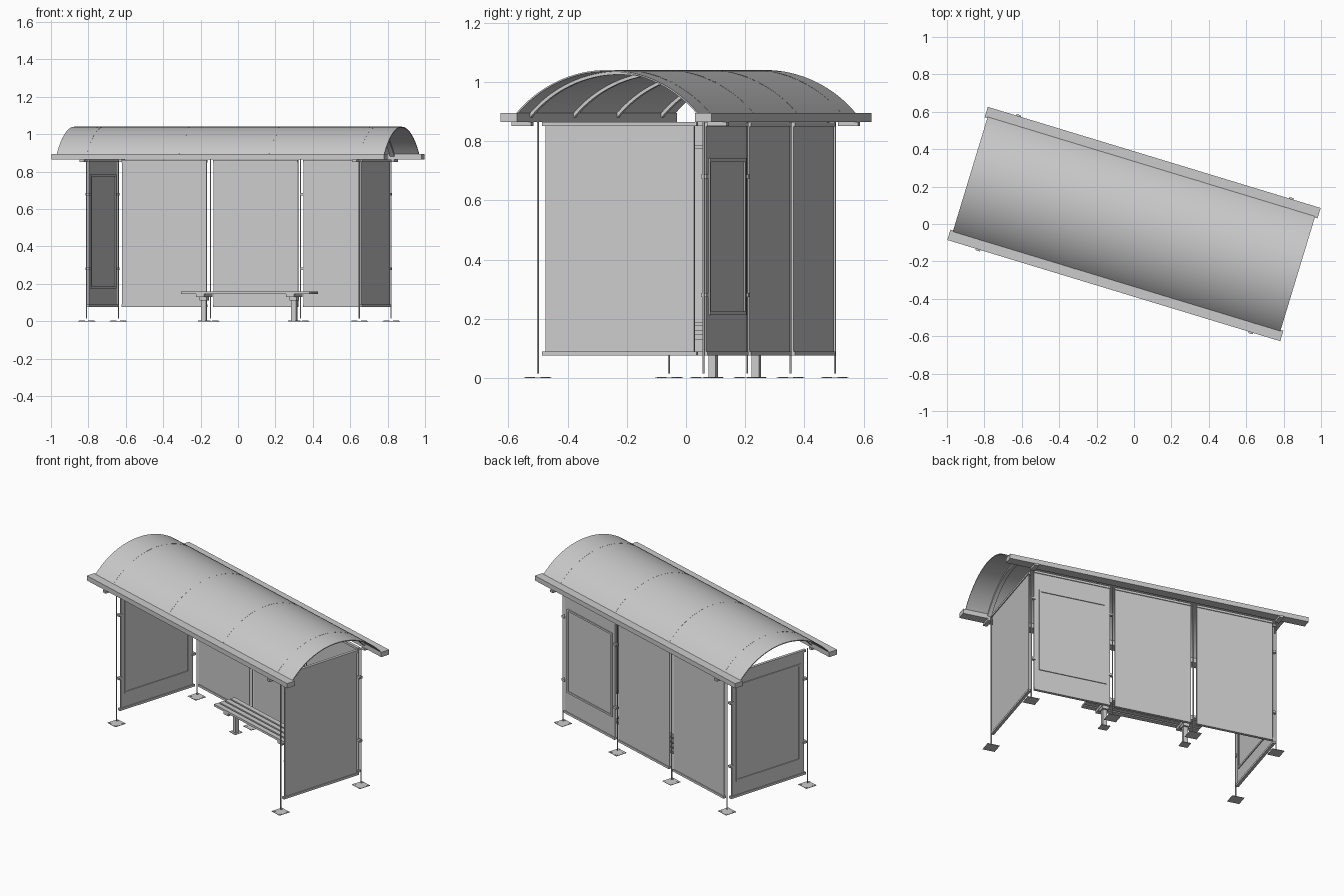
import bpy, bmesh, math
from mathutils import Matrix

if "Cube" in bpy.data.objects:
    bpy.data.objects.remove(bpy.data.objects["Cube"])

TURN = Matrix.Rotation(math.radians(-16.9), 4, 'Z')
GREY = (0.6, 0.6, 0.6, 1)
grey = bpy.data.materials.new("light grey metal")
grey.use_nodes = True
grey.diffuse_color = GREY
grey.node_tree.nodes["Principled BSDF"].inputs["Base Color"].default_value = GREY


def finish(name, bm):
    bmesh.ops.recalc_face_normals(bm, faces=bm.faces)
    mesh = bpy.data.meshes.new(name)
    bm.to_mesh(mesh)
    bm.free()
    mesh.materials.append(grey)
    ob = bpy.data.objects.new(name, mesh)
    bpy.context.collection.objects.link(ob)
    ob.matrix_world = TURN
    return ob


def add_box(bm, centre, size):
    m = Matrix.Translation(centre) @ Matrix.Diagonal((*size, 1))
    bmesh.ops.create_cube(bm, size=1, matrix=m)


def box(name, centre, size):
    bm = bmesh.new()
    add_box(bm, centre, size)
    return finish(name, bm)


def arch(name, u0, u1, radius, thick, steps=32):
    # curved sheet spanning the two gutters
    bm = bmesh.new()
    half = math.asin(0.325 / 0.427)
    loops = []
    for i in range(steps + 1):
        a = -half + 2 * half * i / steps
        s, c = math.sin(a), math.cos(a)
        loops.append([bm.verts.new((u, r * s, 0.613 + r * c))
                      for u, r in ((u0, radius), (u1, radius),
                                   (u1, radius - thick), (u0, radius - thick))])
    for a, b in zip(loops, loops[1:]):
        for k in range(4):
            j = (k + 1) % 4
            bm.faces.new((a[k], a[j], b[j], b[k]))
    bm.faces.new(loops[0])
    bm.faces.new(loops[-1])
    ob = finish(name, bm)
    bpy.context.view_layer.objects.active = ob
    ob.select_set(True)
    bpy.ops.object.shade_smooth_by_angle()
    ob.select_set(False)


def frame(name, centre, width, height, along_u):
    # thin rectangular border on a panel
    bm = bmesh.new()
    x, y, z = centre
    t, deep = 0.012, 0.006
    for s in (-1, 1):
        off = s * (width - t) / 2
        if along_u:
            add_box(bm, (x + off, y, z), (t, deep, height))
            add_box(bm, (x, y, z + s * (height - t) / 2), (width, deep, t))
        else:
            add_box(bm, (x, y + off, z), (deep, t, height))
            add_box(bm, (x, y, z + s * (height - t) / 2), (deep, width, t))
    finish(name, bm)


POSTS = (-0.758, -0.243, 0.26, 0.766)
BACK, MID, TALL = 0.295, 0.47, 0.77

# roof sheet, ribs and gutters
arch("roof_sheet", -0.915, 0.915, 0.427, 0.005)
for i, u in enumerate(POSTS):
    arch(f"roof_rib_{i}", u - 0.012, u + 0.012, 0.4275, 0.016)
for side, s in (("front", -1), ("back", 1)):
    box(f"{side}_gutter", (0, s * 0.343, 0.88), (1.86, 0.058, 0.03))
    for u in (POSTS[0], POSTS[-1]):
        box(f"{side}_bracket", (u, s * 0.345, 0.858), (0.025, 0.07, 0.014))

# back panels with their rails
for i, u in enumerate((-0.5, 0.01, 0.513)):
    box(f"back_panel_{i}", (u, BACK, MID), (0.473, 0.008, TALL))
    for z in (0.083, 0.856):
        box(f"back_rail_{i}", (u, BACK, z), (0.473, 0.018, 0.014))

# end panels with their rails
for name, u in (("right", POSTS[0]), ("left", POSTS[-1])):
    box(f"{name}_end_panel", (u, 0, MID), (0.008, 0.525, TALL))
    for z in (0.083, 0.858):
        box(f"{name}_end_rail", (u, 0, z), (0.018, 0.545, 0.014))

# poster frames on one end and one back panel
for s in (-1, 1):
    frame("end_poster_frame", (POSTS[0] + s * 0.006, 0, 0.48), 0.47, 0.61, False)
frame("back_poster_frame", (0.51, BACK + 0.006, 0.477), 0.42, 0.53, True)

# panel clips
for z in (0.28, 0.68):
    for s in (-1, 1):
        box("end_clip", (POSTS[0], s * 0.267, z), (0.02, 0.025, 0.014))
        box("back_clip", (0.513 + s * 0.241, BACK, z), (0.025, 0.02, 0.014))

# slim posts and their base plates with bolts
feet = [(u, BACK) for u in POSTS] + [(POSTS[0], -0.29), (POSTS[-1], -0.29)]
for u, v in feet:
    box("post_strip", (u, v, 0.44), (0.005, 0.005, 0.85))

legs = [(-0.242, 0.175), (0.261, 0.175)]
for u, v in feet + legs:
    w = 0.075 if (u, v) in feet else 0.055
    bm = bmesh.new()
    add_box(bm, (u, v, 0.001), (w, w, 0.002))
    for a in (-1, 1):
        for b in (-1, 1):
            bmesh.ops.create_cone(bm, cap_ends=True, segments=8, radius1=0.009,
                                  radius2=0.009, depth=0.004, matrix=Matrix.Translation(
                                      (u + a * w * 0.35, v + b * w * 0.35, 0.002)))
    finish("base_plate", bm)

# bench: slats on two legs
for i in range(4):
    box(f"bench_slat_{i}", (0.01, 0.115 + i * 0.04, 0.153), (0.72, 0.03, 0.014))
for u, v in legs:
    box("bench_leg", (u, v, 0.07), (0.026, 0.026, 0.14))
    box("bench_bracket", (u, v, 0.138), (0.045, 0.15, 0.016))
    box("bench_collar", (u, v, 0.122), (0.04, 0.05, 0.02))
